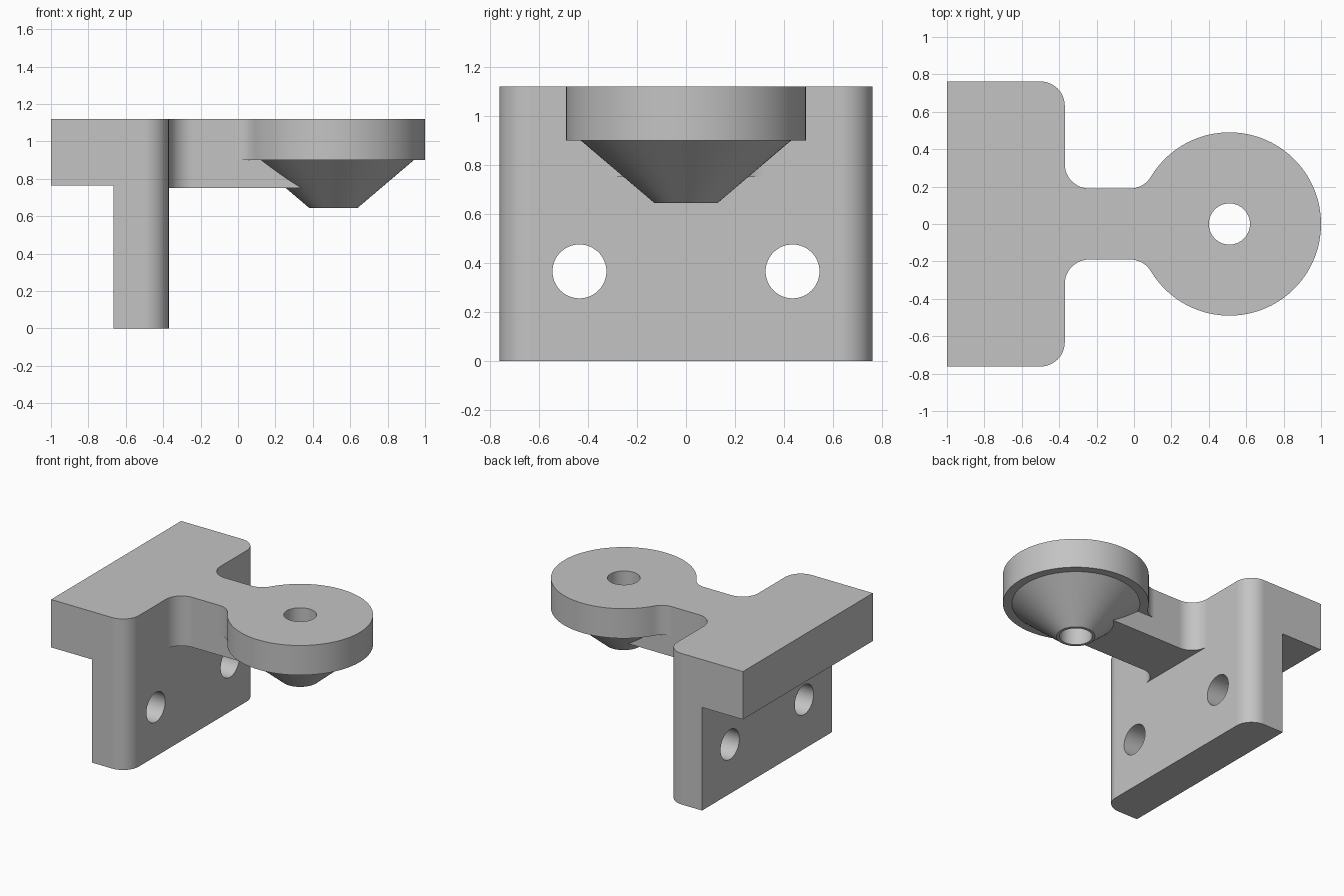
import bpy, bmesh
from math import sin, cos, radians, degrees, atan2, pi

if "Cube" in bpy.data.objects:
    bpy.data.objects.remove(bpy.data.objects["Cube"], do_unlink=True)

# Shared dimensions
TOP = 1.12
FACE_X = -0.37          # face of the mounting wall
ARM_Y = 0.19            # half width of the arm
FILLET = 0.13
HEAD_X, HEAD_R = 0.51, 0.49
BORE_R = 0.11

grey = bpy.data.materials.new("plain_grey")
grey.use_nodes = True
grey.diffuse_color = (0.55, 0.55, 0.55, 1)
grey.node_tree.nodes["Principled BSDF"].inputs["Base Color"].default_value = (0.55, 0.55, 0.55, 1)


def arc(cx, cy, r, start, end, steps):
    """Points on an arc, angles in degrees."""
    angles = [radians(start + (end - start) * i / steps) for i in range(steps + 1)]
    return [(round(cx + r * cos(a), 5), round(cy + r * sin(a), 5)) for a in angles]


def make_object(name, bm):
    bmesh.ops.recalc_face_normals(bm, faces=bm.faces)
    mesh = bpy.data.meshes.new(name)
    bm.to_mesh(mesh)
    bm.free()
    mesh.materials.append(grey)
    obj = bpy.data.objects.new(name, mesh)
    bpy.context.collection.objects.link(obj)
    return obj


def extrude_half(name, half, z0, z1):
    """Mirror a half outline over y = 0 and extrude it upwards."""
    outline = half + [(x, -y) for x, y in reversed(half) if abs(y) > 1e-6]
    bm = bmesh.new()
    face = bm.faces.new([bm.verts.new((x, y, z0)) for x, y in outline])
    side = bmesh.ops.extrude_face_region(bm, geom=[face])["geom"]
    bmesh.ops.translate(bm, vec=(0, 0, z1 - z0),
                        verts=[v for v in side if isinstance(v, bmesh.types.BMVert)])
    return make_object(name, bm)


def lathe(name, profile, x, steps=96):
    """Stack rings of (radius, z) into a closed turned solid."""
    bm = bmesh.new()
    rings = [[bm.verts.new((x + r * cos(2 * pi * i / steps), r * sin(2 * pi * i / steps), z))
              for i in range(steps)] for r, z in profile]
    for low, high in zip(rings, rings[1:]):
        for i in range(steps):
            j = (i + 1) % steps
            bm.faces.new((low[i], low[j], high[j], high[i]))
    bm.faces.new(rings[0])
    bm.faces.new(rings[-1])
    return make_object(name, bm)


def combine(target, tool, operation):
    tool.hide_render = True
    mod = target.modifiers.new(operation.lower(), "BOOLEAN")
    mod.operation = operation
    mod.solver = "EXACT"
    mod.object = tool
    bpy.ops.object.select_all(action="DESELECT")
    bpy.context.view_layer.objects.active = target
    target.select_set(True)
    bpy.ops.object.modifier_apply(modifier=mod.name)
    bpy.data.objects.remove(tool, do_unlink=True)


# Mounting block with rounded vertical corners and a step cut under the back
bracket = extrude_half("bracket", [(-1, 0.762)] + arc(FACE_X - FILLET, 0.762 - FILLET, FILLET, 90, 0, 12), 0, TOP)
step = extrude_half("step_cutter", [(-1.2, 1), (-0.665, 1)], -0.2, 0.765)
combine(bracket, step, "DIFFERENCE")

# Arm with filleted root
root_y = ARM_Y + FILLET
arm = extrude_half("arm", [(-0.5, root_y)] + arc(FACE_X + FILLET, root_y, FILLET, 180, 270, 12)
                   + [(0.37, ARM_Y)], 0.75, TOP)
combine(bracket, arm, "UNION")

# Round head blended into the arm
blend_x, blend_r = -0.02, 0.128
blend_y = ARM_Y + blend_r
tangent = degrees(atan2(blend_y, HEAD_X - blend_x))
head = extrude_half("head", arc(blend_x, blend_y, blend_r, 270, 360 - tangent, 10)
                    + arc(HEAD_X, 0, HEAD_R, 180 - tangent, 0, 48)[1:], 0.9, TOP)
combine(bracket, head, "UNION")

# Tapered boss under the head
boss = lathe("boss", [(0.13, 0.645), (0.43, 0.9), (0.465, 0.93)], HEAD_X)
combine(bracket, boss, "UNION")

# Bore through the head and boss
bore = lathe("bore_cutter", [(BORE_R, 0.4), (BORE_R, 1.4)], HEAD_X, 64)
combine(bracket, bore, "DIFFERENCE")

# Two screw holes through the wall
for y in (-0.435, 0.435):
    hole = lathe("hole_cutter", [(BORE_R, -0.5), (BORE_R, 0.5)], 0, 64)
    hole.rotation_euler = (0, pi / 2, 0)
    hole.location = (-0.5, y, 0.365)
    bpy.context.view_layer.update()
    combine(bracket, hole, "DIFFERENCE")

# Smooth the round faces and keep the flat ones flat
bpy.ops.object.select_all(action="DESELECT")
bpy.context.view_layer.objects.active = bracket
bracket.select_set(True)
bpy.ops.object.shade_smooth_by_angle(angle=radians(25))
weighted = bracket.modifiers.new("flat_faces", "WEIGHTED_NORMAL")
weighted.keep_sharp = True
